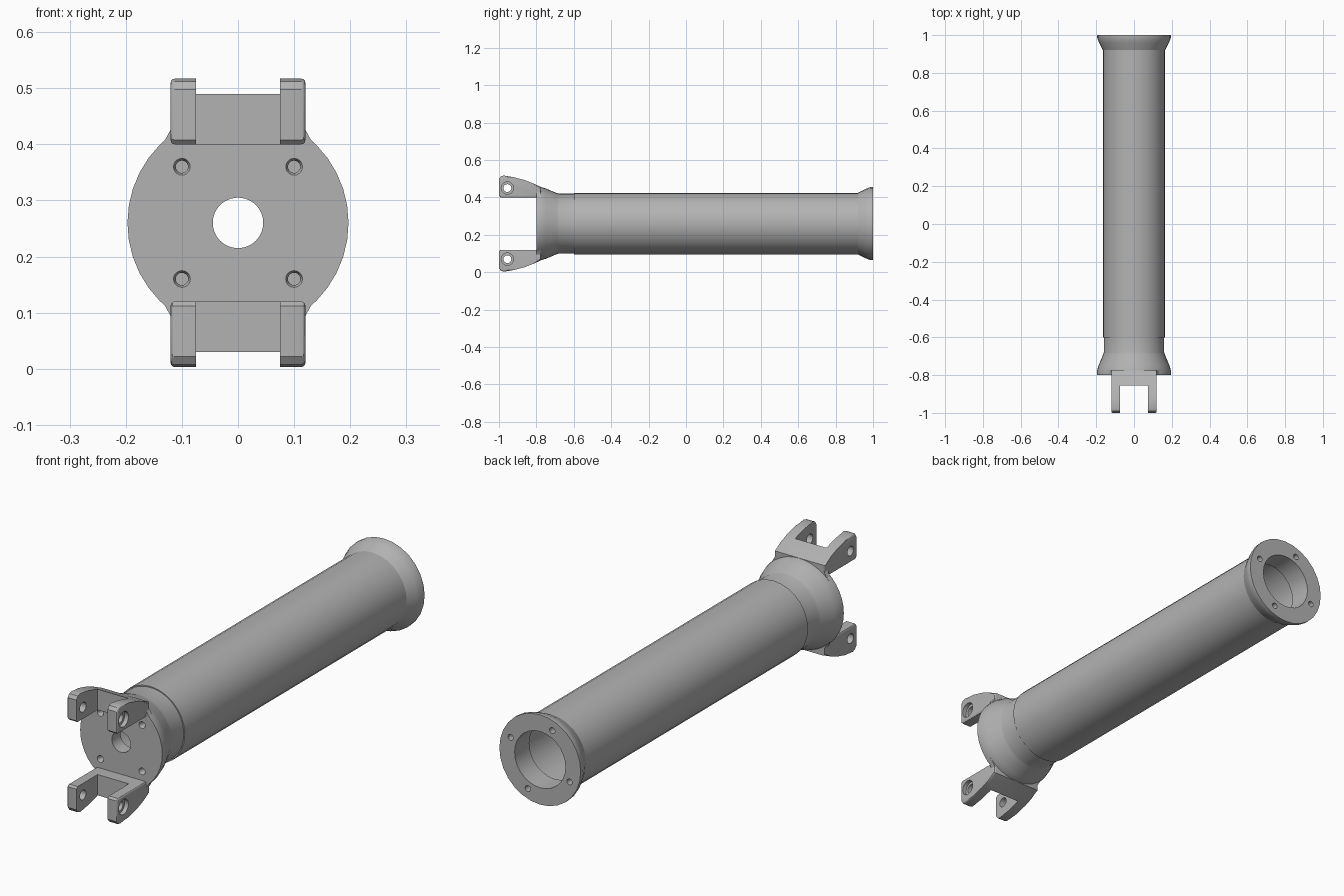
import bpy, bmesh, math
from mathutils import Matrix, Vector

if "Cube" in bpy.data.objects:
    bpy.data.objects.remove(bpy.data.objects["Cube"])

CZ = 0.26  # height of the tube axis

metal = bpy.data.materials.new("plain grey metal")
metal.use_nodes = True
GREY = (0.45, 0.45, 0.45, 1)
metal.diffuse_color = GREY
metal.node_tree.nodes["Principled BSDF"].inputs["Base Color"].default_value = GREY


def make_object(name, bm):
    bmesh.ops.recalc_face_normals(bm, faces=bm.faces)
    mesh = bpy.data.meshes.new(name)
    bm.to_mesh(mesh)
    bm.free()
    mesh.materials.append(metal)
    obj = bpy.data.objects.new(name, mesh)
    bpy.context.collection.objects.link(obj)
    return obj


def lathe(name, profile, sides):
    """Turn a closed (radius, y) outline around the tube axis."""
    bm = bmesh.new()
    rings = []
    for i in range(sides):
        a = math.tau * i / sides
        rings.append([bm.verts.new((r * math.cos(a), y, CZ + r * math.sin(a)))
                      for r, y in profile])
    n = len(profile)
    for i in range(sides):
        p, q = rings[i], rings[(i + 1) % sides]
        for j in range(n):
            k = (j + 1) % n
            bm.faces.new((p[j], p[k], q[k], q[j]))
    return make_object(name, bm)


def prism(bm, outline, to_point, start, end):
    """Extrude an outline from start to end; returns the cap faces."""
    a = [bm.verts.new(to_point(u, v, start)) for u, v in outline]
    b = [bm.verts.new(to_point(u, v, end)) for u, v in outline]
    n = len(outline)
    for i in range(n):
        k = (i + 1) % n
        bm.faces.new((a[i], a[k], b[k], b[i]))
    return [bm.faces.new(a[::-1]), bm.faces.new(b)]


def rod(start, end, r1, r2=None, sides=20):
    start, end = Vector(start), Vector(end)
    axis = end - start
    turn = axis.to_track_quat('Z', 'Y').to_matrix().to_4x4()
    bm = bmesh.new()
    bmesh.ops.create_cone(bm, cap_ends=True, segments=sides, radius1=r1,
                          radius2=r1 if r2 is None else r2, depth=axis.length,
                          matrix=Matrix.Translation((start + end) / 2) @ turn)
    return make_object("cutter", bm)


def box(lo, hi):
    bm = bmesh.new()
    outline = [(lo[0], lo[1]), (hi[0], lo[1]), (hi[0], hi[1]), (lo[0], hi[1])]
    prism(bm, outline, lambda x, y, z: (x, y, z), lo[2], hi[2])
    return make_object("cutter", bm)


def boolean(obj, other, operation='DIFFERENCE'):
    mod = obj.modifiers.new("cut", 'BOOLEAN')
    mod.operation, mod.solver, mod.object = operation, 'EXACT', other
    bpy.context.view_layer.objects.active = obj
    bpy.ops.object.modifier_apply(modifier=mod.name)
    bpy.data.objects.remove(other)


def smooth(obj):
    bpy.ops.object.select_all(action='DESELECT')
    obj.select_set(True)
    bpy.context.view_layer.objects.active = obj
    bpy.ops.object.shade_smooth_by_angle(angle=math.radians(30))


# Long hollow tube
tube = lathe("main_tube", [(0.165, -0.6), (0.165, 0.94), (0.15, 0.94), (0.15, -0.6)], 28)

# Front socket: neck, flare and end plate with centre hole
socket = lathe("front_socket", [
    (0.045, -0.8), (0.197, -0.8), (0.197, -0.78), (0.188, -0.75), (0.163, -0.69),
    (0.16, -0.68), (0.16, -0.58), (0.145, -0.58), (0.145, -0.74), (0.045, -0.74)], 40)
for sx in (-1, 1):
    for sz in (-1, 1):
        x, z = sx * 0.1, CZ + sz * 0.1
        boolean(socket, rod((x, -0.81, z), (x, -0.77, z), 0.011))
        boolean(socket, rod((x, -0.802, z), (x, -0.79, z), 0.016, 0.01))

# Rear flange: flared rim with a narrower bore and four bolt holes
flange = lathe("rear_flange", [
    (0.122, 0.9), (0.122, 1), (0.195, 1), (0.195, 0.985), (0.185, 0.96),
    (0.165, 0.92), (0.155, 0.9)], 28)
for i in range(4):
    a = math.radians(22.5 + 90 * i)
    x, z = 0.153 * math.cos(a), CZ + 0.153 * math.sin(a)
    boolean(flange, rod((x, 0.95, z), (x, 1.01, z), 0.013, sides=16))

# Forked brackets above and below, outline given as (y, distance from axis)
side_outline = [(-1, 0.148), (-0.992, 0.14), (-0.775, 0.14), (-0.775, 0.196),
                (-0.82, 0.216), (-0.86, 0.232), (-0.92, 0.248), (-0.975, 0.257),
                (-0.99, 0.252), (-1, 0.238)]
gusset_outline = [(0.1, 0.13), (0.146, 0.131), (0.13, 0.148), (0.119, 0.168), (0.1, 0.168)]
forks = []
for sz, name in ((1, "upper_fork"), (-1, "lower_fork")):
    bm = bmesh.new()
    caps = prism(bm, side_outline, lambda y, h, x: (x, y, CZ + sz * h), -0.12, 0.12)
    rim = {e for f in caps for e in f.edges}
    bmesh.ops.bevel(bm, geom=list(rim), offset=0.007, segments=3, profile=0.5,
                    affect='EDGES')
    fork = make_object(name, bm)
    z_in, z_out = sorted((CZ + sz * 0.1, CZ + sz * 0.3))
    boolean(fork, box((-0.075, -1.1, z_in), (0.075, -0.855, z_out)))

    # Pin holes through both prongs, counterbored on the left outer face
    py, pz = -0.955, CZ + sz * 0.19
    boolean(fork, rod((-0.2, py, pz), (0.2, py, pz), 0.021))
    boolean(fork, rod((0.102, py, pz), (0.2, py, pz), 0.033))
    forks.append(fork)

    # Small fairings between fork and end plate
    for sx, side in ((1, "left"), (-1, "right")):
        bm = bmesh.new()
        prism(bm, gusset_outline, lambda x, h, y: (sx * x, y, CZ + sz * h), -0.799, -0.776)
        forks.append(make_object(f"{name}_{side}_fairing", bm))

for part in [tube, socket, flange] + forks:
    smooth(part)
